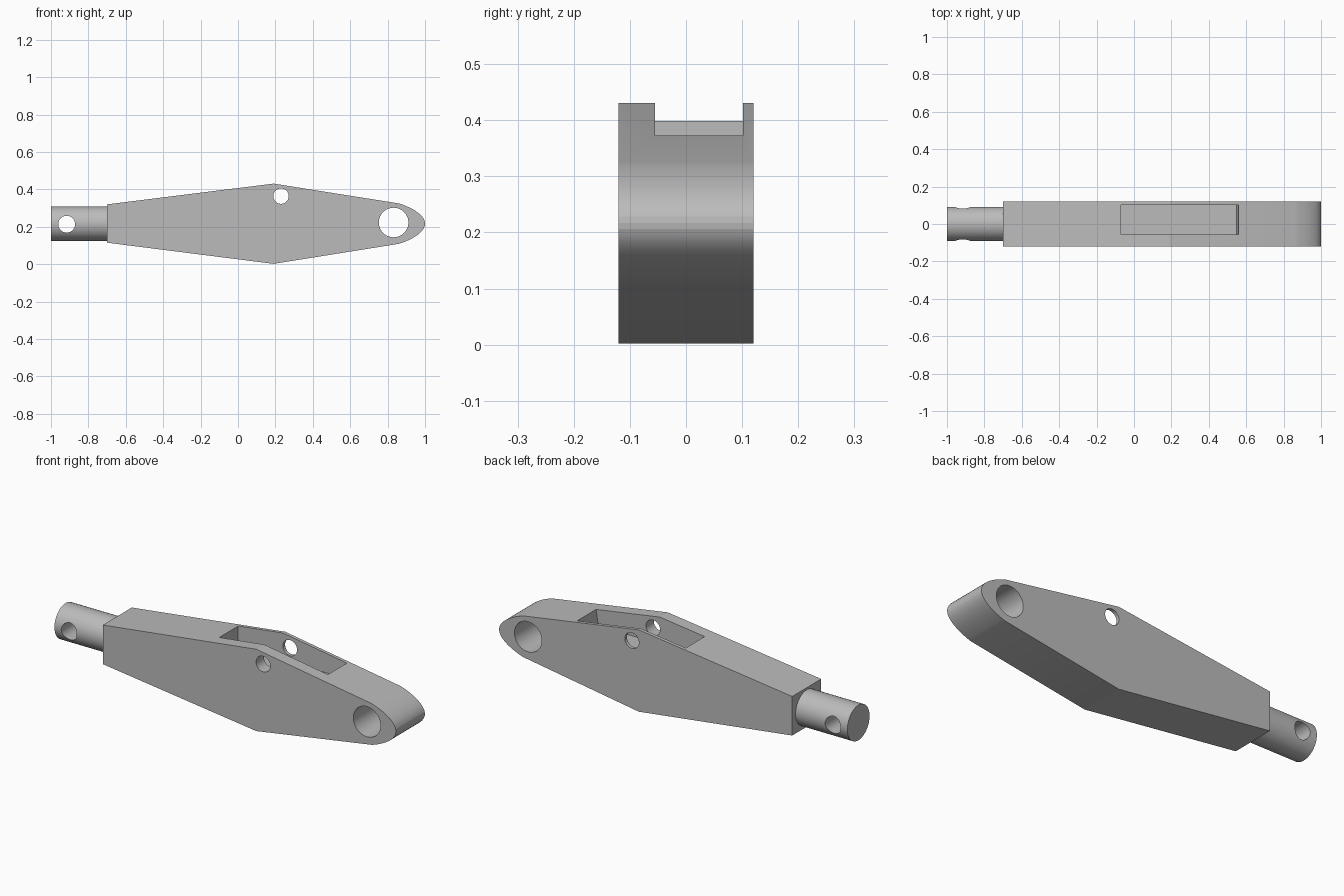
import bpy, bmesh, math
from mathutils import Vector, Matrix, geometry

cube = bpy.data.objects.get("Cube")
if cube:
    bpy.data.objects.remove(cube, do_unlink=True)

steel = bpy.data.materials.new("plain_grey")
steel.use_nodes = True
GREY = (0.5, 0.5, 0.5, 1)
steel.diffuse_color = GREY
steel.node_tree.nodes["Principled BSDF"].inputs["Base Color"].default_value = GREY

AXIS_Z = 0.217


def make_object(name, bm):
    bmesh.ops.recalc_face_normals(bm, faces=bm.faces[:])
    mesh = bpy.data.meshes.new(name)
    bm.to_mesh(mesh)
    bm.free()
    mesh.materials.append(steel)
    obj = bpy.data.objects.new(name, mesh)
    bpy.context.collection.objects.link(obj)
    return obj


def extrude_profile(name, points, y0, y1):
    """Extrude an x-z outline from y0 to y1."""
    bm = bmesh.new()
    face = bm.faces.new([bm.verts.new((x, y0, z)) for x, z in points])
    new = bmesh.ops.extrude_face_region(bm, geom=[face])["geom"]
    verts = [g for g in new if isinstance(g, bmesh.types.BMVert)]
    bmesh.ops.translate(bm, vec=(0, y1 - y0, 0), verts=verts)
    return make_object(name, bm)


def cylinder(name, radius, length, centre, axis):
    bm = bmesh.new()
    turn = Matrix.Rotation(math.pi / 2, 4, axis)
    bmesh.ops.create_cone(bm, cap_ends=True, segments=64, radius1=radius,
                          radius2=radius, depth=length,
                          matrix=Matrix.Translation(centre) @ turn)
    return make_object(name, bm)


def cut(target, cutter):
    mod = target.modifiers.new("cut", "BOOLEAN")
    mod.operation = "DIFFERENCE"
    mod.solver = "EXACT"
    mod.object = cutter
    cutter.hide_render = True
    bpy.context.view_layer.objects.active = target
    bpy.ops.object.modifier_apply(modifier=mod.name)
    bpy.data.objects.remove(cutter, do_unlink=True)


# Lever body: tapered outline with a rounded nose
nose = geometry.interpolate_bezier(Vector((0.86, 0.325)), Vector((0.925, 0.305)),
                                   Vector((1.0, 0.265)), Vector((1.0, AXIS_Z)), 14)
upper = [(p.x, p.y) for p in nose]
lower = [(x, 2 * AXIS_Z - z) for x, z in reversed(upper[:-1])]
outline = [(-0.70, 0.115), (-0.70, 0.32), (0.19, 0.431)] + upper + lower + [(0.19, 0.002)]
body = extrude_profile("lever_body", outline, -0.12, 0.12)

# Slot in the top, then the pivot hole and the large eye
slot = [(-0.07, 0.29), (-0.07, 0.5), (0.541, 0.5), (0.56, 0.373), (0.547, 0.29)]
cut(body, extrude_profile("slot_cutter", slot, -0.055, 0.102))
for x, z, r in ((0.23, 0.364, 0.041), (0.832, 0.223, 0.079)):
    cut(body, cylinder("hole_cutter", r, 0.6, (x, 0, z), "X"))

# Round shank with a cross hole
shank = cylinder("shank", 0.092, 0.31, (-0.845, 0, AXIS_Z), "Y")
cut(shank, cylinder("hole_cutter", 0.045, 0.6, (-0.916, 0, 0.214), "X"))

# Smooth curved walls, crisp edges
bpy.ops.object.select_all(action="DESELECT")
for obj in (body, shank):
    obj.select_set(True)
bpy.context.view_layer.objects.active = body
bpy.ops.object.shade_smooth_by_angle(angle=math.radians(12))
